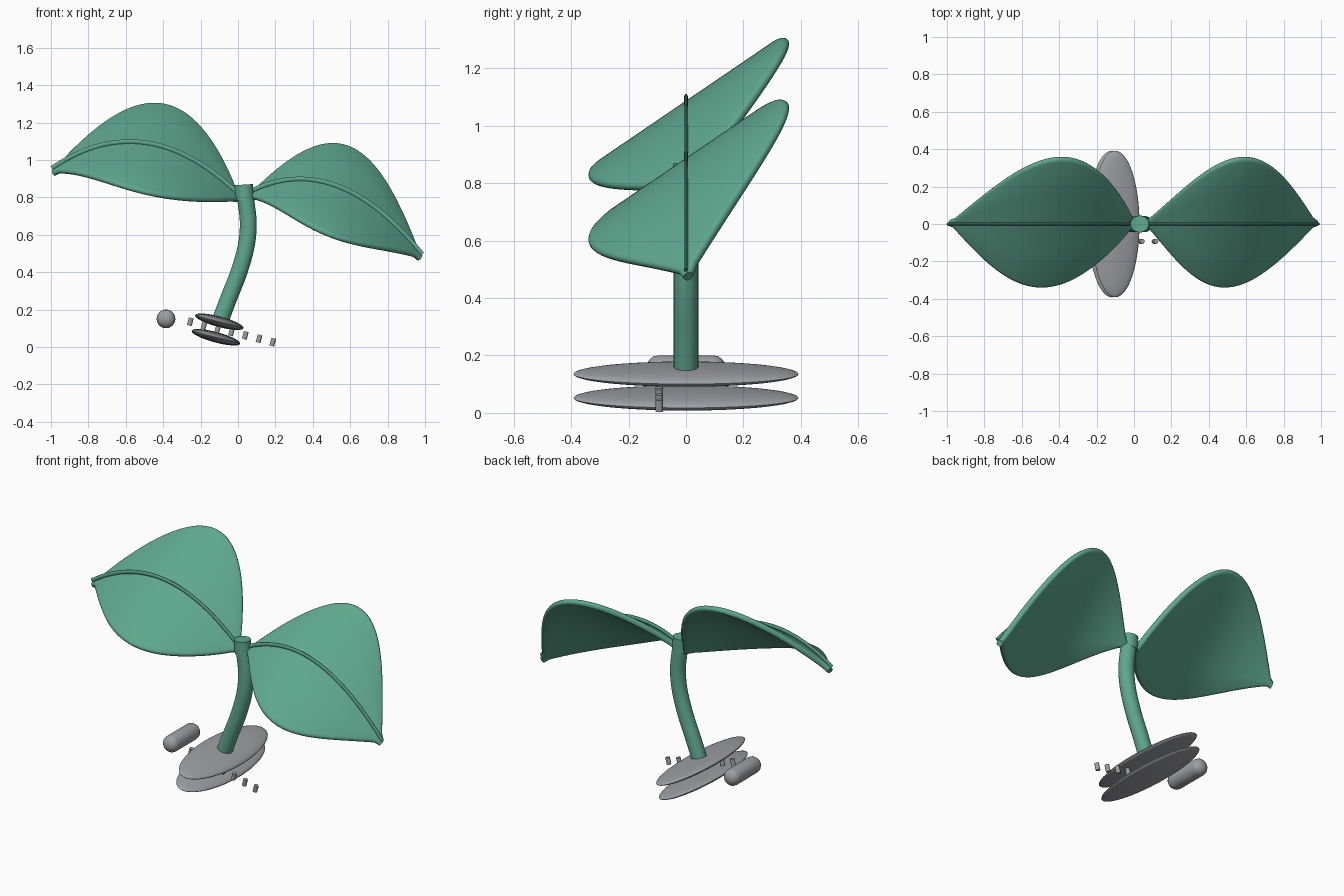
import bpy, bmesh, math
from mathutils import Vector, Matrix

if "Cube" in bpy.data.objects:
    bpy.data.objects.remove(bpy.data.objects["Cube"])


def material(name, rgb):
    m = bpy.data.materials.new(name)
    m.diffuse_color = (*rgb, 1)
    m.use_nodes = True
    m.node_tree.nodes["Principled BSDF"].inputs["Base Color"].default_value = m.diffuse_color
    return m


GREEN = material("leaf green", (0.112, 0.385, 0.27))
GREY = material("stone grey", (0.34, 0.345, 0.37))


def finish(bm, name, mat, angle=40):
    bmesh.ops.recalc_face_normals(bm, faces=bm.faces)
    me = bpy.data.meshes.new(name)
    bm.to_mesh(me)
    bm.free()
    me.materials.append(mat)
    ob = bpy.data.objects.new(name, me)
    bpy.context.collection.objects.link(ob)
    bpy.ops.object.select_all(action='DESELECT')
    ob.select_set(True)
    bpy.context.view_layer.objects.active = ob
    bpy.ops.object.shade_smooth_by_angle(angle=math.radians(angle))
    return ob


def loft(name, rings, mat):
    """Skin a list of equal-length closed rings and cap both ends."""
    bm = bmesh.new()
    vs = [[bm.verts.new(p) for p in r] for r in rings]
    n = len(vs[0])
    for a, b in zip(vs, vs[1:]):
        for i in range(n):
            j = (i + 1) % n
            bm.faces.new((a[i], a[j], b[j], b[i]))
    bm.faces.new(vs[0])
    bm.faces.new(vs[-1])
    return finish(bm, name, mat)


def tube(name, path, ry, rn, mat, sides=20):
    """Tube along a path lying in the xz plane; ry is its half width in y."""
    rings = []
    for i, p in enumerate(path):
        t = (path[min(i + 1, len(path) - 1)] - path[max(i - 1, 0)]).normalized()
        side = Vector((0, 1, 0))
        up = t.cross(side)
        rings.append([p + side * ry * math.cos(a) + up * rn * math.sin(a)
                      for a in (math.tau * k / sides for k in range(sides))])
    return loft(name, rings, mat)


# Leaves: arched blades tilted up towards the back, with rounded edges
SLOPE, SHEAR, WIDTH, THICK, BULGE = 0.68, 0.16, 0.347, 0.034, 0.208


def leaf(side, base, tip, k):
    base, tip = Vector(base), Vector(tip)
    across = Vector((SHEAR, 1, SLOPE))
    steps = 40

    def mid(t):
        return base.lerp(tip, t) + Vector((0, 0, 4 * BULGE * t * (1 - t)))

    rings, rib = [], []
    r = THICK / 2
    for s in range(steps + 1):
        t = s / steps
        slant = (mid(t + 0.01) - mid(t - 0.01)).normalized()
        n = slant.cross(across).normalized()
        if n.z < 0:
            n.negate()
        w = max(0.014, WIDTH * math.sin(math.pi * t ** k))
        e = min(r, w * 0.6)
        flat = w - e
        # cross-section: (position across, depth below the top face)
        sec = [(flat * f, 0) for f in (-1, -0.5, 0, 0.5)]
        for q in range(7):
            a = math.pi * q / 6
            sec.append((flat + e * math.sin(a), -r + r * math.cos(a)))
        sec += [(flat * f, -THICK) for f in (0.5, 0, -0.5)]
        for q in range(6):
            a = math.pi * q / 6
            sec.append((-flat - e * math.sin(a), -r - r * math.cos(a)))
        rings.append([mid(t) + across * y + n * d for y, d in sec])
        rib.append(mid(t) + Vector((0, 0, 0.012)))
    loft(side + "_leaf", rings, GREEN)
    tube(side + "_leaf_midrib", rib, 0.007, 0.012, GREEN, 10)


leaf("left", (0.01, 0, 0.80), (-0.995, 0, 0.945), 0.856)
leaf("right", (0.045, 0, 0.81), (0.985, 0, 0.485), 1.09)

# Stem: smooth bent tube through a few points
pts = [Vector((x, 0, z)) for x, z in
       ((-0.095, 0.14), (-0.05, 0.26), (0.005, 0.40), (0.044, 0.54),
        (0.055, 0.66), (0.045, 0.76), (0.035, 0.83))]
path = []
for i in range(len(pts) - 1):
    p0, p1, p2, p3 = (pts[min(max(i + o, 0), len(pts) - 1)] for o in (-1, 0, 1, 2))
    for u in (0, 0.25, 0.5, 0.75):
        path.append(0.5 * (2 * p1 + (p2 - p0) * u + (2 * p0 - 5 * p1 + 4 * p2 - p3) * u * u
                           + (3 * p1 - p0 - 3 * p2 + p3) * u ** 3))
path.append(pts[-1])
tube("stem", path, 0.043, 0.045, GREEN, 24)

# Stem collar where the leaves join
tube("stem_collar", [Vector((0.036, 0, 0.785)), Vector((0.031, 0, 0.86)),
                     Vector((0.0305, 0, 0.868))], 0.045, 0.049, GREEN, 24)

# Base discs: two flattened, tilted ellipsoids
TILT = Matrix.Rotation(math.radians(15), 4, 'Y')
for name, pos in (("upper_disc", (-0.1, 0, 0.135)), ("lower_disc", (-0.118, 0, 0.052))):
    bm = bmesh.new()
    bmesh.ops.create_uvsphere(bm, u_segments=48, v_segments=20, radius=1)
    bm.transform(Matrix.Translation(pos) @ TILT @ Matrix.Diagonal((0.134, 0.392, 0.028, 1)))
    finish(bm, name, GREY)

# Row of small pegs running through the gap between the discs
for i in range(7):
    bm = bmesh.new()
    bmesh.ops.create_cone(bm, cap_ends=True, segments=16, radius1=0.013,
                          radius2=0.013, depth=0.042)
    bm.transform(Matrix.Translation((-0.255 + 0.0735 * i, -0.093, 0.135 - 0.0182 * i)) @ TILT)
    finish(bm, f"peg_{i + 1}", GREY)

# Roller: round bar with softly domed ends
profile = [(0.008, 0.138), (0.024, 0.134), (0.038, 0.125), (0.047, 0.112), (0.05, 0.095)]
profile = [(r, -y) for r, y in profile] + [(r, y) for r, y in reversed(profile)]
loft("roller", [[Vector((-0.385 + r * math.cos(a), y, 0.15 + r * math.sin(a)))
                 for a in (math.tau * k / 32 for k in range(32))] for r, y in profile], GREY)
